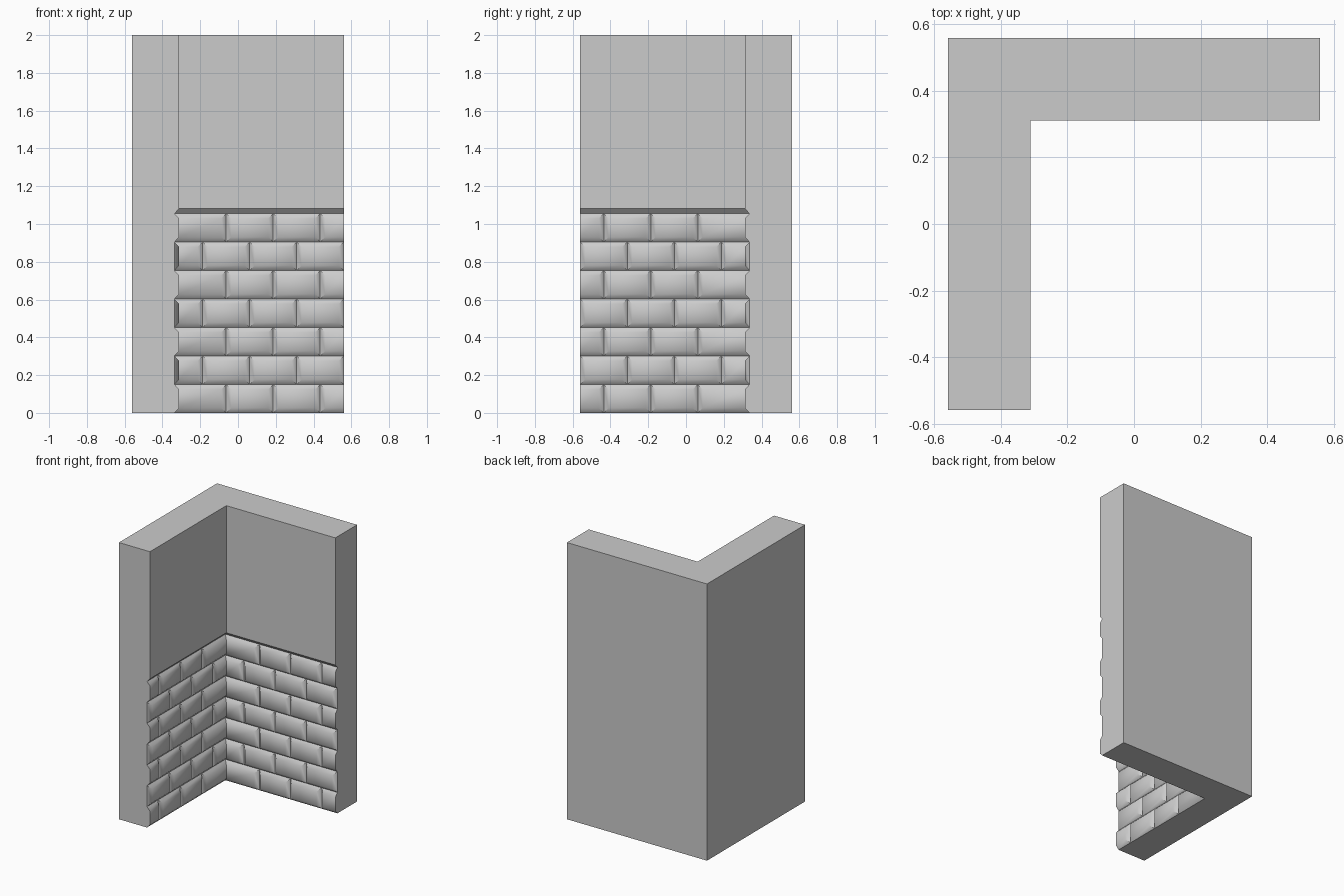
import bpy, bmesh, math

if "Cube" in bpy.data.objects:
    bpy.data.objects.remove(bpy.data.objects["Cube"])

H = 0.56            # half footprint
C = 0.312           # inner corner offset
D = 0.024           # groove depth
B = 0.026           # bevel width on bricks
TOP = 1.055         # top of the brickwork
ROWS = 7
ROW = TOP / ROWS
LEN = H + C         # inner wall length
PITCH = LEN / 3.5   # brick length


def make_object(name, bm):
    mesh = bpy.data.meshes.new(name)
    bm.to_mesh(mesh)
    bm.free()
    obj = bpy.data.objects.new(name, mesh)
    bpy.context.collection.objects.link(obj)
    return obj


def outline(w):
    # L-shaped footprint, inner faces pushed back by w
    return [(-H, -H), (-C - w, -H), (-C - w, C + w), (H, C + w), (H, H), (-H, H)]


# Corner wall: lofted L with a sloped underside above the recessed brickwork
bm = bmesh.new()
rings = [[bm.verts.new((x, y, z)) for x, y in outline(w)]
         for z, w in ((0, D), (TOP, D), (TOP + B, 0), (2, 0))]
for k in range(3):
    a, b = rings[k], rings[k + 1]
    for i in range(6):
        if k == 0 and i in (1, 2):
            continue    # filled by the bricks
        j = (i + 1) % 6
        bm.faces.new((a[i], a[j], b[j], b[i]))
bm.faces.new(rings[0][::-1])
bm.faces.new(rings[-1])
make_object("corner_wall", bm)


def add_brick(bm, u0, u1, z0, z1, left):
    # u runs along the wall from the inner corner, w runs into the wall
    at_corner = u0 < 1e-5
    cut = u1 > LEN + 1e-5
    u1 = min(u1, LEN)
    bu0 = -D if at_corner else u0
    fu0 = 0 if at_corner else u0 + B
    fu1 = u1 if cut else u1 - B

    def vert(u, z, w):
        x, y = -C + u, C + w
        return bm.verts.new((-y, -x, z) if left else (x, y, z))

    def face(*vs):
        bm.faces.new(vs[::-1] if left else vs)

    back = [vert(u, z, D) for u, z in ((bu0, z0), (u1, z0), (u1, z1), (bu0, z1))]
    front = [vert(u, z, 0) for u, z in
             ((fu0, z0 + B), (fu1, z0 + B), (fu1, z1 - B), (fu0, z1 - B))]
    face(*front)
    for i in range(4):
        if i == 3 and at_corner:
            continue    # mitred into the other wall
        j = (i + 1) % 4
        face(back[i], back[j], front[j], front[i])


# Bevelled bricks in running bond on both inner faces
for name, left in (("back_bricks", False), ("left_bricks", True)):
    bm = bmesh.new()
    for r in range(ROWS):
        joints = [0, 1, 2, 3, 4] if r % 2 == 0 else [0, 0.5, 1.5, 2.5, 3.5]
        for s, e in zip(joints, joints[1:]):
            add_brick(bm, s * PITCH, e * PITCH, r * ROW, (r + 1) * ROW, left)
    obj = make_object(name, bm)
    bpy.ops.object.select_all(action='DESELECT')
    obj.select_set(True)
    bpy.context.view_layer.objects.active = obj
    bpy.ops.object.shade_smooth_by_angle(angle=math.radians(55))
